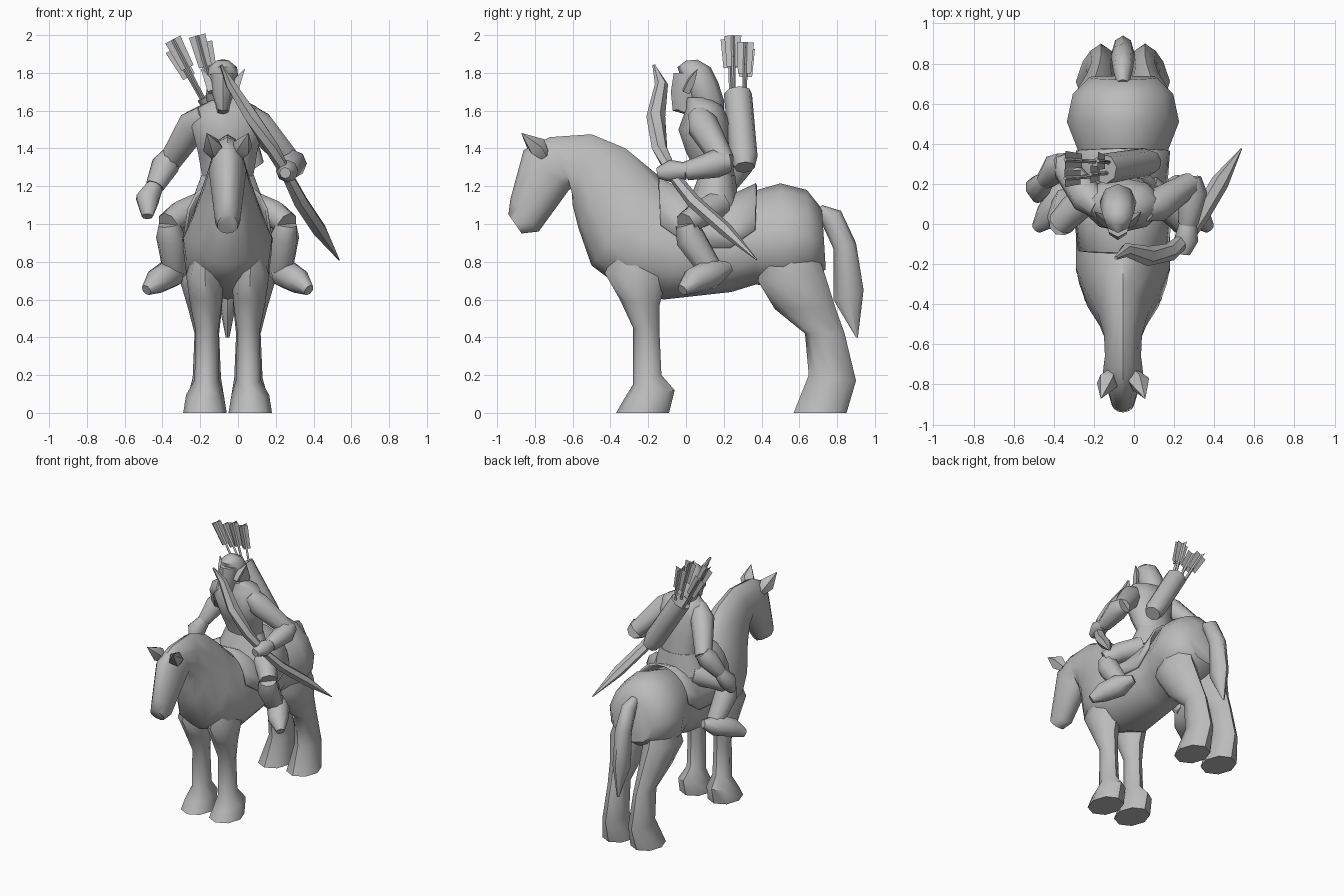
import bpy, math
from mathutils import Vector

if "Cube" in bpy.data.objects:
    bpy.data.objects.remove(bpy.data.objects["Cube"])

grey = bpy.data.materials.new("plain grey")
grey.use_nodes = True
grey.diffuse_color = (0.5, 0.5, 0.5, 1)
grey.node_tree.nodes["Principled BSDF"].inputs["Base Color"].default_value = grey.diffuse_color

MID = -0.055    # centre line of horse and rider
SIDES = {"left": 1, "right": -1}


def add_object(name, verts, faces, angle=50):
    mesh = bpy.data.meshes.new(name)
    mesh.from_pydata(verts, [], faces)
    mesh.materials.append(grey)
    obj = bpy.data.objects.new(name, mesh)
    bpy.context.collection.objects.link(obj)
    bpy.ops.object.select_all(action="DESELECT")
    obj.select_set(True)
    bpy.context.view_layer.objects.active = obj
    bpy.ops.object.mode_set(mode="EDIT")
    bpy.ops.mesh.select_all(action="SELECT")
    bpy.ops.mesh.normals_make_consistent(inside=False)
    bpy.ops.object.mode_set(mode="OBJECT")
    bpy.ops.object.shade_smooth_by_angle(angle=math.radians(angle))
    return obj


def skin(name, rings, closed=True, caps=True):
    """Join equal rings of points into one surface."""
    n = len(rings[0])
    faces = []
    for r in range(len(rings) - 1):
        for i in range(n if closed else n - 1):
            j = (i + 1) % n
            faces.append((r * n + i, r * n + j, r * n + n + j, r * n + n + i))
    if caps:
        faces.append(tuple(range(n)))
        faces.append(tuple(range((len(rings) - 1) * n, len(rings) * n)))
    return add_object(name, [point for ring in rings for point in ring], faces)


def loft(name, rows, centre=MID, n=10, half=False, taper=0.0):
    """Each row: first and second profile point (y, z), half width, x shift."""
    rings = []
    for ya, za, yb, zb, width, *shift in rows:
        a, b = Vector((0, ya, za)), Vector((0, yb, zb))
        x = centre + (shift[0] if shift else 0)
        ring = []
        for i in range(n):
            t = math.pi * (i / (n - 1) - 0.5) if half else math.tau * i / n
            point = (a + b) / 2 + (a - b) / 2 * math.cos(t)
            point.x = x + width * math.sin(t) * (1 - taper * math.cos(t))
            ring.append(point)
        rings.append(ring)
    return skin(name, rings, not half, not half)


def tube(name, path, n=8, flat=1.0):
    """Each path entry: x, y, z, radius."""
    points = [Vector(entry[:3]) for entry in path]
    rings = []
    for k, point in enumerate(points):
        along = points[min(k + 1, len(points) - 1)] - points[max(k - 1, 0)]
        turn = along.to_track_quat("Z", "Y")
        radius = path[k][3]
        ring = []
        for i in range(n):
            t = math.tau * i / n
            ring.append(point + turn @ Vector((math.cos(t), flat * math.sin(t), 0)) * radius)
        rings.append(ring)
    return skin(name, rings)


def mirrored(name, path, n=8):
    """A tube on each side, with x measured outward from the centre line."""
    for side, s in SIDES.items():
        tube(name + "_" + side, [(MID + s * x, y, z, radius) for x, y, z, radius in path], n)


# Horse: head, neck and barrel in one skin
loft("horse_body", [
    (-.94, 1.05, -.87, .95, .055), (-.93, 1.13, -.78, .96, .07),
    (-.86, 1.39, -.62, 1.18, .1),
    (-.72, 1.46, -.6, 1.19, .09), (-.5, 1.475, -.6, 1.1, .095),
    (-.32, 1.4, -.57, .98, .125), (-.15, 1.26, -.5, .78, .19),
    (-.05, 1.16, -.38, .69, .235), (.05, 1.13, -.12, .6, .235),
    (.22, 1.12, .24, .64, .21), (.34, 1.17, .37, .68, .22),
    (.5, 1.215, .52, .66, .28), (.64, 1.18, .66, .7, .25),
    (.72, 1.08, .74, .76, .17)], n=12, taper=.15)

# Horse legs, mirrored about the centre line
for side, s in SIDES.items():
    loft("horse_front_leg_" + side, [
        (-.36, .9, -.16, .9, .05, s * .12), (-.43, .74, -.1, .72, .1, s * .12),
        (-.35, .6, -.14, .57, .085, s * .115),
        (-.28, .45, -.14, .42, .06, s * .11), (-.28, .15, -.13, .2, .065, s * .11),
        (-.33, .07, -.06, .12, .1, s * .12), (-.37, 0, -.09, 0, .115, s * .12)], n=8)
    loft("horse_hind_leg_" + side, [
        (.44, 1, .64, 1, .06, s * .12), (.38, .7, .73, .75, .12, s * .14),
        (.47, .55, .79, .56, .09, s * .12), (.63, .42, .84, .42, .065, s * .11),
        (.65, .2, .9, .17, .075, s * .11), (.57, 0, .85, 0, .115, s * .12)], n=8)

mirrored("horse_ear", [(.06, -.75, 1.36, .03), (.08, -.79, 1.41, .055),
                       (.11, -.87, 1.48, .002)], n=5)

loft("horse_tail", [
    (.68, 1.05, .72, 1.1, .03), (.72, 1, .82, 1.07, .05), (.78, .87, .9, .9, .06),
    (.78, .6, .94, .65, .055), (.9, .4, .91, .4, .01)], n=8)

# Saddle blanket hugging the upper half of the barrel
blanket = loft("saddle_blanket", [
    (-.14, 1.25, -.13, .74, .225), (.05, 1.15, .02, .6, .245),
    (.22, 1.15, .25, .6, .225), (.37, 1.22, .36, .72, .235)], half=True)
blanket.modifiers.new("thickness", "SOLIDIFY").thickness = 0.015

# Rider: tunic, skirt, head and hair
loft("rider_torso", [
    (0, 1.67, .13, 1.67, .06), (0, 1.61, .19, 1.63, .16),
    (-.04, 1.5, .23, 1.54, .2), (0, 1.38, .24, 1.38, .165),
    (.07, 1.24, .26, 1.24, .14), (.08, 1.12, .26, 1.14, .14)])
loft("tunic_skirt", [
    (.07, 1.26, .26, 1.26, .145), (0, 1.08, .28, 1.1, .21)])
HEAD = MID - .025
loft("rider_face", [
    (-.065, 1.8, .1, 1.8, .065), (-.08, 1.7, .1, 1.7, .06),
    (-.07, 1.6, .08, 1.64, .035), (0, 1.58, .1, 1.6, .04)], centre=HEAD, n=8)
loft("rider_hair", [
    (0, 1.865, .06, 1.87, .03), (-.045, 1.83, .13, 1.83, .075),
    (-.02, 1.75, .17, 1.75, .085), (.02, 1.66, .2, 1.66, .09),
    (.07, 1.58, .2, 1.6, .06)], centre=HEAD, n=8)
for side, s in SIDES.items():
    tube("rider_ear_" + side, [
        (HEAD + s * .06, 0, 1.7, .025), (HEAD + s * .08, .03, 1.76, .025),
        (HEAD + s * .115, .06, 1.82, .002)], n=4)

# Rider legs: thigh, boot shaft and foot turned outward
mirrored("rider_thigh", [(.12, .17, 1.1, .08), (.25, .07, 1.05, .075),
                         (.315, 0, 1, .065)])
mirrored("rider_boot", [(.31, 0, 1, .06), (.3, .02, .93, .08),
                        (.28, .15, .73, .06)])
mirrored("rider_foot", [(.25, .23, .77, .03), (.3, .14, .74, .08),
                        (.37, .04, .7, .07), (.43, -.02, .65, .03)])

# Arms: sleeve, bracer and hand
tube("sleeve_right", [(-.17, .08, 1.58, .06), (-.23, .13, 1.53, .085),
                      (-.36, .3, 1.33, .06)])
tube("bracer_right", [(-.35, .3, 1.36, .06), (-.385, .28, 1.31, .075),
                      (-.44, .22, 1.2, .05)])
tube("hand_right", [(-.44, .22, 1.2, .045), (-.48, .18, 1.13, .065),
                    (-.48, .13, 1.04, .03)])
tube("sleeve_left", [(.05, .07, 1.58, .06), (.11, .09, 1.52, .085),
                     (.28, .2, 1.33, .06)])
tube("bracer_left", [(.28, .23, 1.33, .055), (.29, .16, 1.32, .075),
                     (.27, 0, 1.28, .05)])
tube("hand_left", [(.27, 0, 1.28, .045), (.26, -.08, 1.28, .06),
                   (.25, -.15, 1.27, .03)])

# Bow held in the left hand
tube("bow", [
    (-.09, -.17, 1.84, .01), (-.04, -.13, 1.74, .035), (.07, -.16, 1.57, .05),
    (.18, -.14, 1.4, .045), (.26, -.07, 1.26, .035), (.33, .04, 1.12, .045),
    (.43, .21, .97, .045), (.535, .375, .81, .004)], n=6, flat=.8)

# Quiver across the back, with fletched arrows
low, high = Vector((.09, .31, 1.3)), Vector((-.15, .275, 1.69))
tube("quiver", [(*low, .055), (*low.lerp(high, .15), .075), (*high, .075)])
arrows = {"outer": (-.03, .035, .33), "rear": (-.02, -.035, .38),
          "middle": (.03, -.02, .37), "inner": (.04, .03, .33)}
for place, (dx, dy, length) in arrows.items():
    foot = high + Vector((dx, dy, -.05))
    along = Vector((-.42 + dx * 5, dy, 1)).normalized()
    tip = foot + along * length
    tube("arrow_shaft_" + place, [(*foot, .01), (*tip, .01)], n=4)
    verts, faces = [], []
    across = along.cross(Vector((0, 1, 0))).normalized()
    for wide in (across, along.cross(across)):
        start = len(verts)
        base = tip - along * .17
        verts += [tip - wide * .045, tip + wide * .045, base + wide * .035, base - wide * .035]
        faces.append(tuple(range(start, start + 4)))
    add_object("arrow_fletching_" + place, verts, faces)
